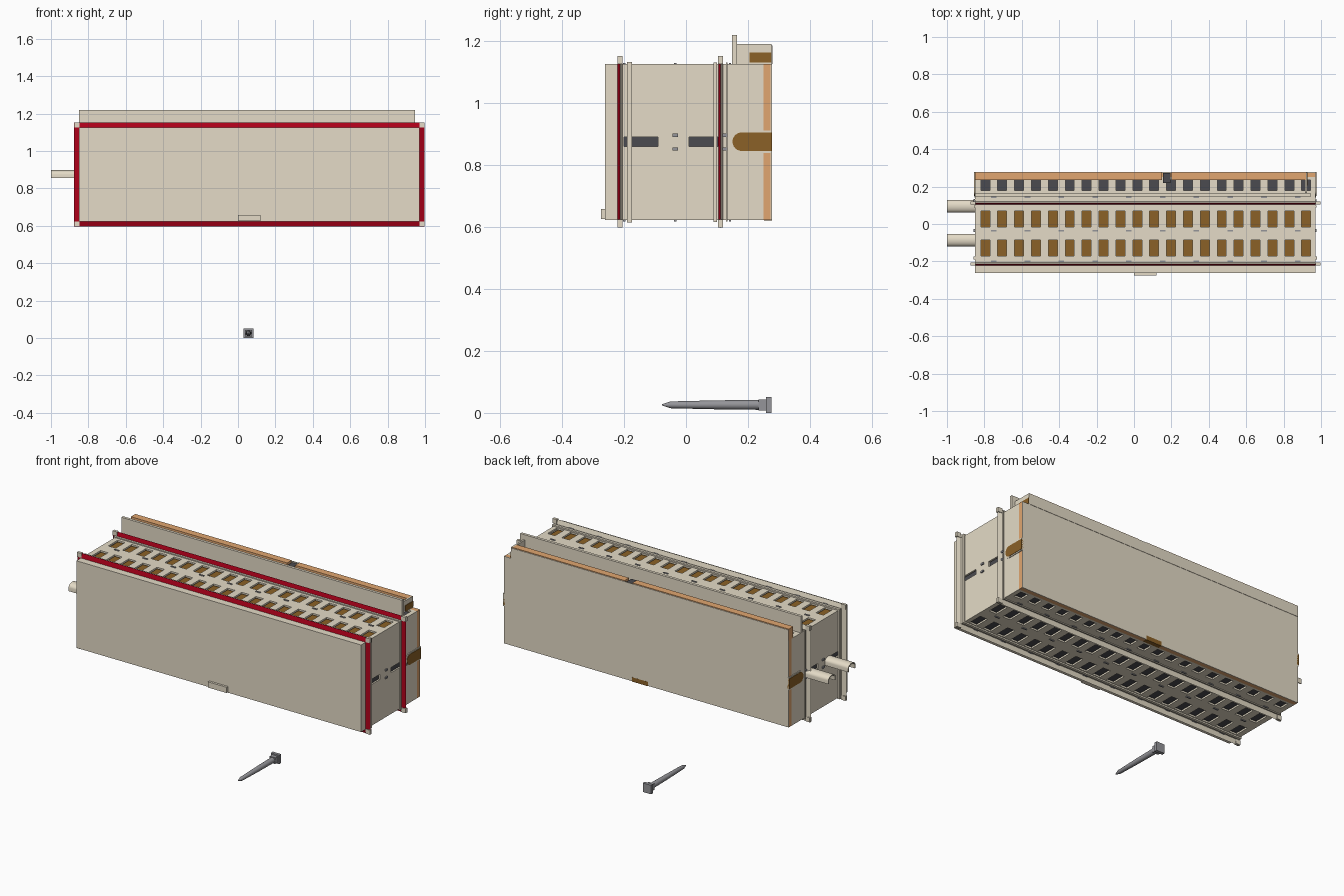
import bpy, bmesh, math
from mathutils import Matrix

if "Cube" in bpy.data.objects:
    bpy.data.objects.remove(bpy.data.objects["Cube"])


def material(name, rgb):
    m = bpy.data.materials.new(name)
    m.diffuse_color = (*rgb, 1)
    m.use_nodes = True
    m.node_tree.nodes["Principled BSDF"].inputs["Base Color"].default_value = m.diffuse_color
    return m


CREAM = material("cream", (0.78, 0.71, 0.57))
RED = material("red", (0.42, 0.0, 0.01))
TAN = material("tan", (0.75, 0.38, 0.16))
BROWN = material("brown", (0.26, 0.12, 0.02))
DARK = material("dark", (0.07, 0.07, 0.08))
STEEL = material("steel", (0.3, 0.3, 0.32))

X0, X1, Z0, Z1 = -0.85, 0.97, 0.622, 1.125   # outer limits of the shell


def finish(name, bm, mat, smooth=False):
    bmesh.ops.recalc_face_normals(bm, faces=bm.faces)
    me = bpy.data.meshes.new(name)
    bm.to_mesh(me)
    bm.free()
    ob = bpy.data.objects.new(name, me)
    bpy.context.collection.objects.link(ob)
    me.materials.append(mat)
    if smooth:
        bpy.context.view_layer.objects.active = ob
        ob.select_set(True)
        bpy.ops.object.shade_smooth_by_angle(angle=math.radians(35))
        ob.select_set(False)
    return ob


def boxes(name, items, mat):
    """One object from boxes given as (x0, x1, y0, y1, z0, z1)."""
    bm = bmesh.new()
    for a, b, c, d, e, f in items:
        mtx = Matrix.Translation(((a + b) / 2, (c + d) / 2, (e + f) / 2)) @ Matrix.Diagonal((b - a, d - c, f - e, 1))
        bmesh.ops.create_cube(bm, size=1, matrix=mtx)
    return finish(name, bm, mat)


def perforated(u0, u1, v0, v1, rows, holes):
    """Rectangles left over when each row (v range) has the same holes (u ranges)."""
    out, v = [], v0
    for a, b in rows:
        out.append((u0, u1, v, a))
        u = u0
        for c, d in holes:
            out.append((u, c, a, b))
            u = d
        out.append((u, u1, a, b))
        v = b
    out.append((u0, u1, v, v1))
    return out


def extrude_x(name, pts, x0, x1, mat, smooth=False):
    """Extrude a (y, z) outline along x."""
    bm = bmesh.new()
    f = bm.faces.new([bm.verts.new((x0, y, z)) for y, z in pts])
    r = bmesh.ops.extrude_face_region(bm, geom=[f])
    for v in r["geom"]:
        if isinstance(v, bmesh.types.BMVert):
            v.co.x = x1
    return finish(name, bm, mat, smooth)


# slotted top and bottom of the shell
centres = [-0.795 + i * 0.0903 for i in range(20)]
slots = [(c - 0.024, c + 0.024) for c in centres]
rows = [(-0.17, -0.085), (-0.015, 0.07), (0.18, 0.235)]
sheet = perforated(X0, X1, -0.22, 0.25, rows, slots)
boxes("shell_top", [r + (Z1 - 0.01, Z1) for r in sheet], CREAM)
boxes("shell_bottom", [r + (Z0, Z0 + 0.01) for r in sheet], CREAM)

# slotted end walls
end = perforated(-0.22, 0.25, Z0 + 0.01, Z1 - 0.01, [(0.86, 0.89)], [(-0.2, -0.09), (0.01, 0.105)])
for name, a in (("left_end_wall", X0), ("right_end_wall", X1 - 0.01)):
    boxes(name, [(a, a + 0.01) + r for r in end], CREAM)

# inner core seen through the slots
boxes("core_upper", [(X0 + 0.02, X1 - 0.02, -0.21, 0.12, 0.91, Z1 - 0.02)], BROWN)
boxes("core_lower", [(X0 + 0.02, X1 - 0.02, -0.21, 0.12, Z0 + 0.02, 0.91),
                     (X0 + 0.02, X1 - 0.02, 0.12, 0.249, Z0 + 0.02, Z1 - 0.02)], DARK)

# front cover with its small tab
boxes("front_cover", [(X0, X1, -0.262, -0.22, Z0, Z1)], CREAM)
boxes("front_tab", [(0.0, 0.12, -0.275, -0.26, 0.625, 0.658)], CREAM)

# back panel: coloured core with a cream outer skin, notched at the bottom
boxes("back_panel", [(X0, X1, 0.25, 0.273, Z0, Z1)], TAN)
boxes("back_skin", [(X0, X1, 0.273, 0.277, Z0, Z1)], CREAM)
boxes("back_notch", [(0.05, 0.15, 0.252, 0.2775, Z0 - 0.002, 0.645)], BROWN)

# rail above the back panel, with its notch and end caps
boxes("back_rail", [(X0, 0.15, 0.235, 0.276, Z1, 1.19), (0.2, 0.92, 0.235, 0.276, Z1, 1.19)], TAN)
boxes("back_rail_skin", [(X0, 0.92, 0.275, 0.279, Z1, 1.186)], CREAM)
boxes("rail_notch", [(0.155, 0.195, 0.22, 0.274, Z1, 1.18)], DARK)
boxes("rail_end_cap", [(0.915, 0.925, 0.165, 0.276, Z1, 1.19)], CREAM)
boxes("rail_end_window", [(0.92, 0.928, 0.205, 0.276, 1.13, 1.163)], BROWN)

# upright fence on top
boxes("top_fence", [(X0, 0.945, 0.148, 0.164, Z1, 1.22)], CREAM)


# flanges: sharp-edged frames, coloured on the front and cream behind
def flange_face(name, y_base, y_tip, mat):
    bm = bmesh.new()

    def loop(g, y):
        pts = ((X0 - g, Z0 - g), (X1 + g, Z0 - g), (X1 + g, Z1 + g), (X0 - g, Z1 + g))
        return [bm.verts.new((x, y, z)) for x, z in pts]
    a, b = loop(-0.004, y_base), loop(0.026, y_tip)
    for i in range(4):
        j = (i + 1) % 4
        bm.faces.new((a[i], a[j], b[j], b[i]))
    finish(name, bm, mat)


for tag, y in (("front", -0.213), ("middle", 0.112)):
    flange_face(tag + "_flange_seal", y - 0.009, y, RED)
    flange_face(tag + "_flange_back", y + 0.009, y, CREAM)
    boxes(tag + "_flange_corners",
          [(x - 0.014, x + 0.014, y - 0.008, y + 0.008, z - 0.013, z + 0.013)
           for x in (X0 - 0.011, X1 + 0.014) for z in (Z0 - 0.011, Z1 + 0.014)], CREAM)


# raised bands round the shell
def band(name, y0, y1, g):
    boxes(name, [(X0 - g, X1 + g, y0, y1, Z1, Z1 + g), (X0 - g, X1 + g, y0, y1, Z0 - g, Z0),
                 (X0 - g, X0, y0, y1, Z0, Z1), (X1, X1 + g, y0, y1, Z0, Z1)], CREAM)


band("front_band", -0.19, -0.175, 0.008)
band("middle_band", 0.088, 0.1, 0.006)
band("rear_band", 0.129, 0.134, 0.005)

# round-nosed openings at the back of both ends
def nose(r):
    arc = [(0.18 - r * math.sin(t), 0.875 + r * math.cos(t)) for t in [math.pi * i / 12 for i in range(13)]]
    return arc + [(0.278, 0.875 - r), (0.278, 0.875 + r)]


for tag, x, s in (("left", X0, -1), ("right", X1, 1)):
    extrude_x(tag + "_opening_rim", nose(0.037), x - s * 0.008, x + s * 0.004, CREAM)
    extrude_x(tag + "_opening", nose(0.03), x - s * 0.008, x + s * 0.006, BROWN)

# small fasteners on top, bottom and ends
pins = []
for c in centres[::2]:
    for y in (-0.2, -0.035, 0.142):
        for z in (Z0 - 0.004, Z1 - 0.001):
            pins.append((c + 0.03, c + 0.06, y - 0.004, y + 0.004, z, z + 0.005))
for x in (X0 - 0.007, X1):
    for y in (-0.035, 0.125):
        for z in (0.852, 0.896):
            pins.append((x, x + 0.007, y - 0.009, y + 0.009, z - 0.005, z + 0.005))
boxes("fasteners", pins, STEEL)

# arched hanging tabs on the left end
for tag, yc in (("front", -0.086), ("rear", 0.095)):
    arc = [math.pi * i / 10 for i in range(11)]
    outer = [(yc + 0.033 * math.cos(t), 0.875 + 0.022 * math.sin(t)) for t in arc]
    inner = [(yc + 0.027 * math.cos(t), 0.875 + 0.016 * math.sin(t)) for t in reversed(arc)]
    pts = [(yc + 0.033, 0.855)] + outer + [(yc - 0.033, 0.855), (yc - 0.027, 0.855)] + inner + [(yc + 0.027, 0.855)]
    extrude_x(tag + "_hanging_tab", pts, -1.0, X0 + 0.005, CREAM, True)

# loose spike on the ground: square head and collar, tapered shaft
boxes("spike_head", [(0.03, 0.082, 0.258, 0.276, 0.0, 0.052)], STEEL)
boxes("spike_collar", [(0.038, 0.074, 0.234, 0.258, 0.008, 0.044)], STEEL)
bm = bmesh.new()
rings = []
for y, r in ((0.236, 0.016), (0.1, 0.0145), (-0.05, 0.011), (-0.078, 0.002)):
    rings.append([bm.verts.new((0.056 + r * math.cos(i * math.pi / 8), y, 0.026 + r * math.sin(i * math.pi / 8)))
                  for i in range(16)])
for a, b in zip(rings, rings[1:]):
    for i in range(16):
        bm.faces.new((a[i], a[(i + 1) % 16], b[(i + 1) % 16], b[i]))
bm.faces.new(rings[0])
bm.faces.new(rings[-1])
finish("spike_shaft", bm, STEEL, True)
